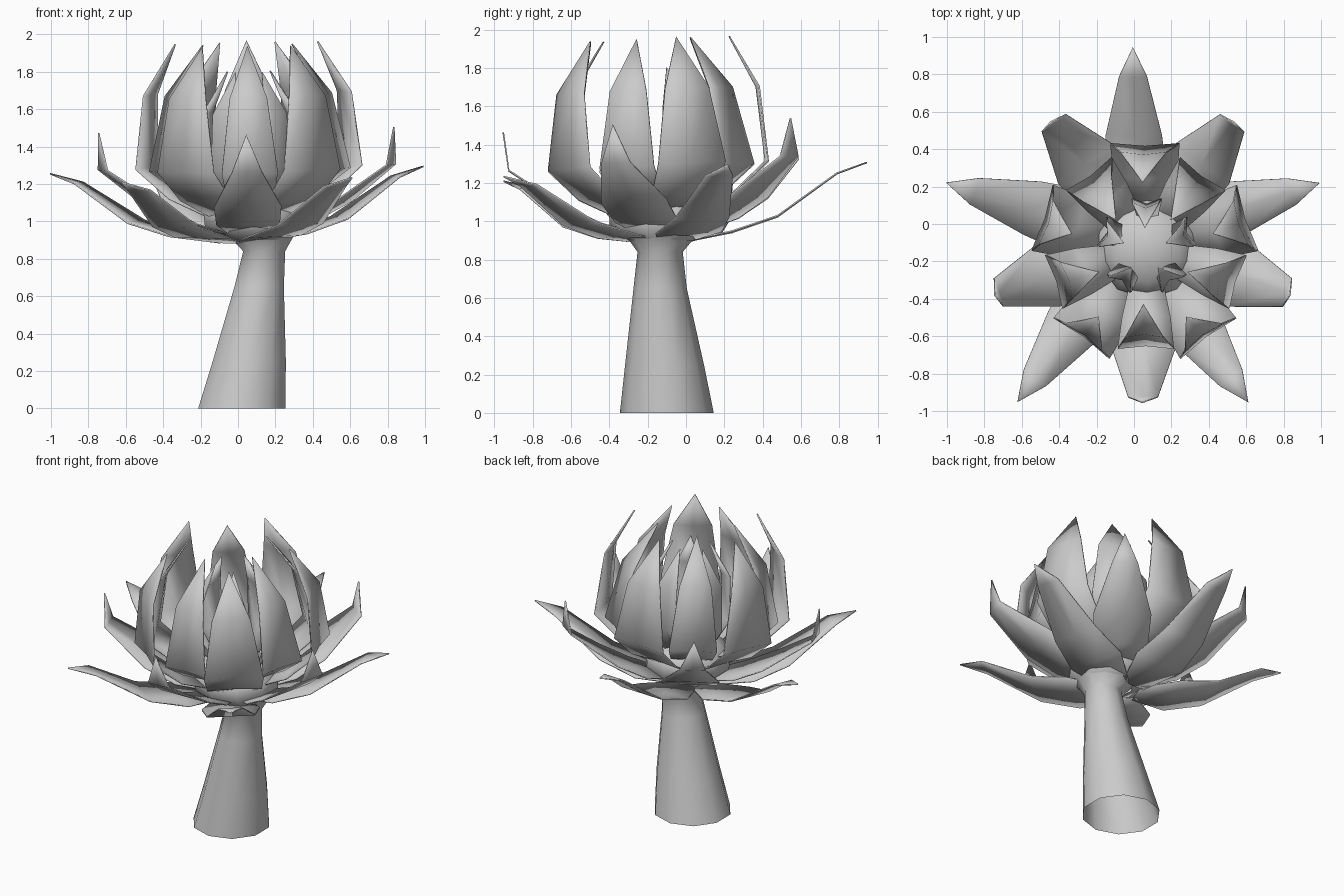
import bpy, math
from mathutils import Matrix, Vector

if "Cube" in bpy.data.objects:
    bpy.data.objects.remove(bpy.data.objects["Cube"])

# slight lean of the whole flower head
PIVOT = Vector((0.05, -0.12, 0.95))
TILT = (Matrix.Translation(PIVOT) @ Matrix.Rotation(0.045, 4, 'X')
        @ Matrix.Rotation(-0.02, 4, 'Y') @ Matrix.Translation(-PIVOT))


def make(name, verts, faces, angle):
    me = bpy.data.meshes.new(name)
    me.from_pydata(verts, [], faces)
    me.update()
    ob = bpy.data.objects.new(name, me)
    bpy.context.collection.objects.link(ob)
    bpy.context.view_layer.objects.active = ob
    ob.select_set(True)
    bpy.ops.object.shade_smooth_by_angle(angle=math.radians(angle))
    ob.select_set(False)
    return ob


def lathe(name, rings, n=10, cap=False):
    """Rings of (x, y, z, radius), open below, optionally capped on top."""
    verts, faces = [], []
    for x, y, z, r in rings:
        for i in range(n):
            a = 2 * math.pi * (i / n + 0.25)
            verts.append((x + r * math.cos(a), y + r * math.sin(a), z))
    for j in range(len(rings) - 1):
        for i in range(n):
            k = (i + 1) % n
            faces.append((j * n + i, j * n + k, (j + 1) * n + k, (j + 1) * n + i))
    if cap:
        faces.append(tuple(range((len(rings) - 1) * n, len(rings) * n)))
    return make(name, verts, faces, 60)


def petal_ring(name, cx, cy, start, profile, flare, count=5):
    """Profile of (radius, height, half width); the last point is the tip."""
    for k in range(count):
        a = math.radians(start + 360 / count * k)
        out = Vector((math.cos(a), math.sin(a), 0))
        side = Vector((-math.sin(a), math.cos(a), 0))
        verts, faces = [], []
        for r, z, w in profile[:-1]:
            for s in (-1, 0, 1):
                p = Vector((cx, cy, z)) + out * (r + flare * abs(s)) + side * (w * s)
                verts.append(TILT @ p)
        r, z, _ = profile[-1]
        verts.append(TILT @ (Vector((cx, cy, z)) + out * r))
        n = len(profile) - 1
        for j in range(n - 1):
            for s in (0, 1):
                b = 3 * j + s
                faces.append((b, b + 1, b + 4, b + 3))
        b, tip = 3 * (n - 1), 3 * n
        faces += [(b, b + 1, tip), (b + 1, b + 2, tip)]
        ob = make(f"{name}_{k + 1}", verts, faces, 80)
        m = ob.modifiers.new("thickness", 'SOLIDIFY')
        m.thickness, m.offset = 0.008, 0


# stem, wide at the foot and leaning, open underneath
lathe("stem", [(0.02, -0.10, 0.0, 0.245), (0.06, -0.112, 0.25, 0.206),
               (0.113, -0.135, 0.65, 0.139), (0.14, -0.135, 0.84, 0.118),
               (0.125, -0.13, 0.92, 0.18)])
# receptacle that carries the petals
lathe("receptacle", [(0.12, -0.13, 0.90, 0.17), (0.08, -0.13, 0.97, 0.27),
                     (0.07, -0.13, 1.07, 0.27), (0.07, -0.13, 1.15, 0.18),
                     (0.07, -0.13, 1.19, 0.07)], cap=True)

# petal layers from the outside in
petal_ring("outer_petal", 0.0, -0.09, 90,
           [(0.08, 0.89, 0.08), (0.33, 0.93, 0.18), (0.57, 1.00, 0.15),
            (0.89, 1.21, 0.075), (1.05, 1.26, 0)], 0.0)
petal_ring("second_petal", 0.055, -0.10, 54,
           [(0.15, 0.94, 0.10), (0.34, 1.00, 0.17), (0.53, 1.10, 0.18),
            (0.81, 1.30, 0.08), (0.83, 1.50, 0)], 0.0)
petal_ring("tall_petal", 0.065, -0.13, 90,
           [(0.15, 1.01, 0.09), (0.38, 1.13, 0.17), (0.56, 1.29, 0.185),
            (0.53, 1.68, 0.12), (0.40, 1.95, 0)], 0.015)
petal_ring("inner_tall_petal", 0.07, -0.135, 54,
           [(0.12, 1.06, 0.08), (0.34, 1.16, 0.13), (0.50, 1.28, 0.15),
            (0.42, 1.68, 0.10), (0.25, 1.95, 0)], 0.015)
petal_ring("heart_petal", 0.075, -0.10, 90,
           [(0.10, 1.08, 0.05), (0.22, 1.28, 0.08), (0.21, 1.58, 0.07),
            (0.12, 1.80, 0)], 0.03)
